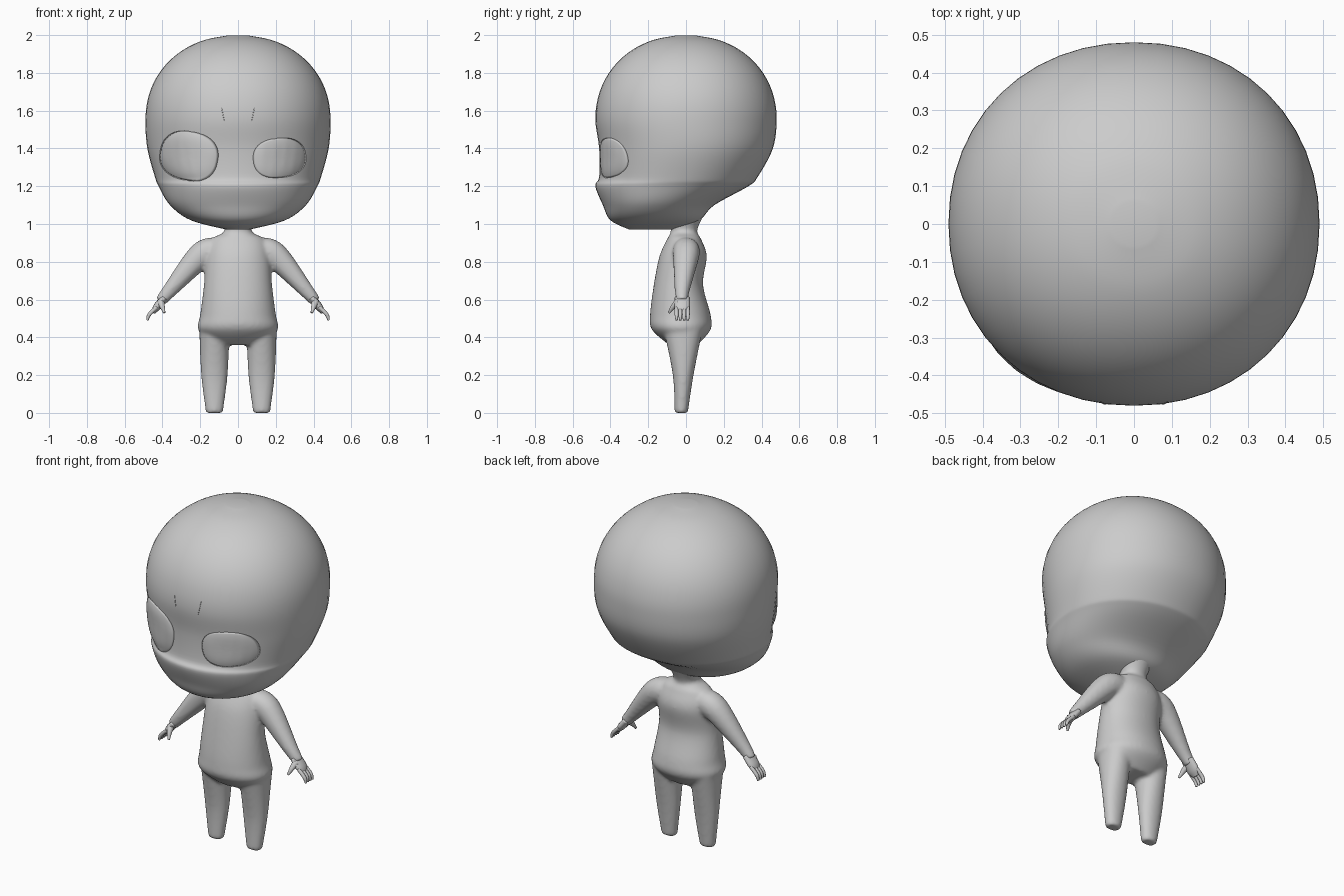
import bpy, bmesh, math
from mathutils import Vector

cube = bpy.data.objects.get("Cube")
if cube:
    bpy.data.objects.remove(cube, do_unlink=True)

clay = bpy.data.materials.new("plain grey")
clay.use_nodes = True
grey = (.6, .6, .6, 1)
clay.diffuse_color = grey
clay.node_tree.nodes["Principled BSDF"].inputs["Base Color"].default_value = grey


def finish(name, bm):
    """Turn a bmesh into a smooth-shaded object."""
    bmesh.ops.recalc_face_normals(bm, faces=bm.faces)
    mesh = bpy.data.meshes.new(name)
    bm.to_mesh(mesh)
    bm.free()
    mesh.materials.append(clay)
    for polygon in mesh.polygons:
        polygon.use_smooth = True
    obj = bpy.data.objects.new(name, mesh)
    bpy.context.collection.objects.link(obj)
    return obj


def spline(keys, steps=6):
    """Smooth curve through a few keys of any number of values."""
    keys = [Vector(key) for key in keys]
    last = len(keys) - 1
    result = []
    for i in range(last):
        start, end = keys[i], keys[i + 1]
        leave = (end - keys[max(i - 1, 0)]) / 2
        arrive = (keys[min(i + 2, last)] - start) / 2
        for step in range(steps):
            t = step / steps
            ease = t * t * (3 - 2 * t)
            result.append(start.lerp(end, ease) + leave * t * (1 - t) ** 2
                          - arrive * t * t * (1 - t))
    return result + [keys[last]]


def loft(bm, rings):
    """Skin a stack of closed rings and cap both ends."""
    loops = [[bm.verts.new(point) for point in ring] for ring in rings]
    for lower, upper in zip(loops, loops[1:]):
        for i in range(len(lower)):
            bm.faces.new((lower[i - 1], lower[i], upper[i], upper[i - 1]))
    bm.faces.new(loops[0])
    bm.faces.new(loops[-1])


def outline(half_x, half_y, power=2.1, count=48):
    """Rounded outline around the origin."""
    def rounded(value):
        return math.copysign(abs(value) ** (2 / power), value)
    angles = [math.tau * i / count for i in range(count)]
    return [(half_x * rounded(math.cos(a)), half_y * rounded(math.sin(a))) for a in angles]


def column(bm, keys, x=0):
    """Upright form through keys of height, half width, front and back."""
    rings = []
    for z, half, front, back in spline(keys):
        middle = (front + back) / 2
        rings.append([(x + px, middle + py, z) for px, py in outline(half, back - middle)])
    loft(bm, rings)


def limb(bm, side, keys, flatten=1, count=16):
    """Tapered limb through keys of x, y, z and thickness."""
    path = spline(keys)
    centres = [Vector((x * side, y, z)) for x, y, z, size in path]
    rings = []
    for i, centre in enumerate(centres):
        along = centres[min(i + 1, len(centres) - 1)] - centres[max(i - 1, 0)]
        across = along.cross(Vector((0, 1, 0))).normalized()
        depth = across.cross(along).normalized()
        size = path[i][3]
        rings.append([centre + across * u + depth * v
                      for u, v in outline(size, size * flatten, count=count)])
    loft(bm, rings)


# Head: jaw, cheek ledge and face, closed by a domed skull
face = [(.97, .06, -.3, -.06), (1.02, .25, -.4, .07), (1.1, .36, -.44, .15),
        (1.2, .42, -.48, .33), (1.25, .44, -.46, .38), (1.4, .48, -.46, .46)]
skull = []
for degrees in range(0, 90, 14):
    angle = math.radians(degrees)
    spread = math.cos(angle) ** .95
    skull.append((1.55 + .45 * math.sin(angle) ** .95, .49 * spread,
                  -.48 * spread, .48 * spread))
bm = bmesh.new()
column(bm, face + skull)
head = finish("head", bm)

# Body: neck, torso, legs and arms fused into one skin
bm = bmesh.new()
column(bm, [(.36, .13, -.09, .06), (.44, .21, -.18, .13), (.52, .2, -.19, .13),
            (.68, .18, -.17, .09), (.83, .17, -.14, .11), (.92, .14, -.1, .08),
            (.97, .07, -.08, .06), (1.1, .13, -.1, .12)])
for side in (-1, 1):
    column(bm, [(0, .045, -.06, .01), (.2, .07, -.07, .04), (.45, .08, -.12, .09)],
           x=.125 * side)
    limb(bm, side, [(.12, 0, .86, .07), (.2, 0, .83, .07),
                    (.36, -.02, .65, .04), (.41, -.02, .59, .03)])
body = finish("body", bm)
fuse = body.modifiers.new("fuse", 'REMESH')
fuse.mode = 'VOXEL'
fuse.voxel_size = .01
fuse.use_smooth_shade = True
soften = body.modifiers.new("soften", 'SMOOTH')
soften.iterations = 8

# Hands: flat palm, four fingers and a thumb
for side, label in ((-1, "right"), (1, "left")):
    bm = bmesh.new()
    limb(bm, side, [(.39, -.02, .61, .02), (.43, -.02, .56, .02), (.45, -.02, .53, .01)],
         flatten=2)
    for finger in range(4):
        y = -.05 + .02 * finger
        limb(bm, side, [(.43, y, .56, .01), (.47, y, .52, .01), (.48, y, .49, .006)])
    limb(bm, side, [(.41, -.04, .59, .02), (.4, -.07, .56, .013), (.39, -.09, .53, .006)])
    finish(label + "_hand", bm)

# Eyes and brow marks: shallow domes that follow the face
head_surface = head.evaluated_get(bpy.context.evaluated_depsgraph_get())


def face_patch(name, x, z, half_x, half_z, bulge, tilt):
    bm = bmesh.new()
    rings = []
    steps = 12
    for step in range(steps):
        scale = 1 - step / steps
        ring = []
        for px, pz in outline(half_x * scale, half_z * scale, power=2.4):
            across = x + px * math.cos(tilt) - pz * math.sin(tilt)
            up = z + px * math.sin(tilt) + pz * math.cos(tilt)
            hit, place, normal, index = head_surface.ray_cast(
                Vector((across, -2, up)), Vector((0, 1, 0)))
            ring.append(place + normal * bulge * (1 - scale ** 4))
        rings.append(ring)
    loft(bm, rings)
    finish(name, bm)


face_patch("right_eye", -.26, 1.36, .155, .13, .02, -.2)
face_patch("left_eye", .22, 1.35, .14, .105, .012, .1)
for side, label in ((-1, "right"), (1, "left")):
    face_patch(label + "_brow_mark", .08 * side, 1.58, .002, .04, .002, -.2 * side)
